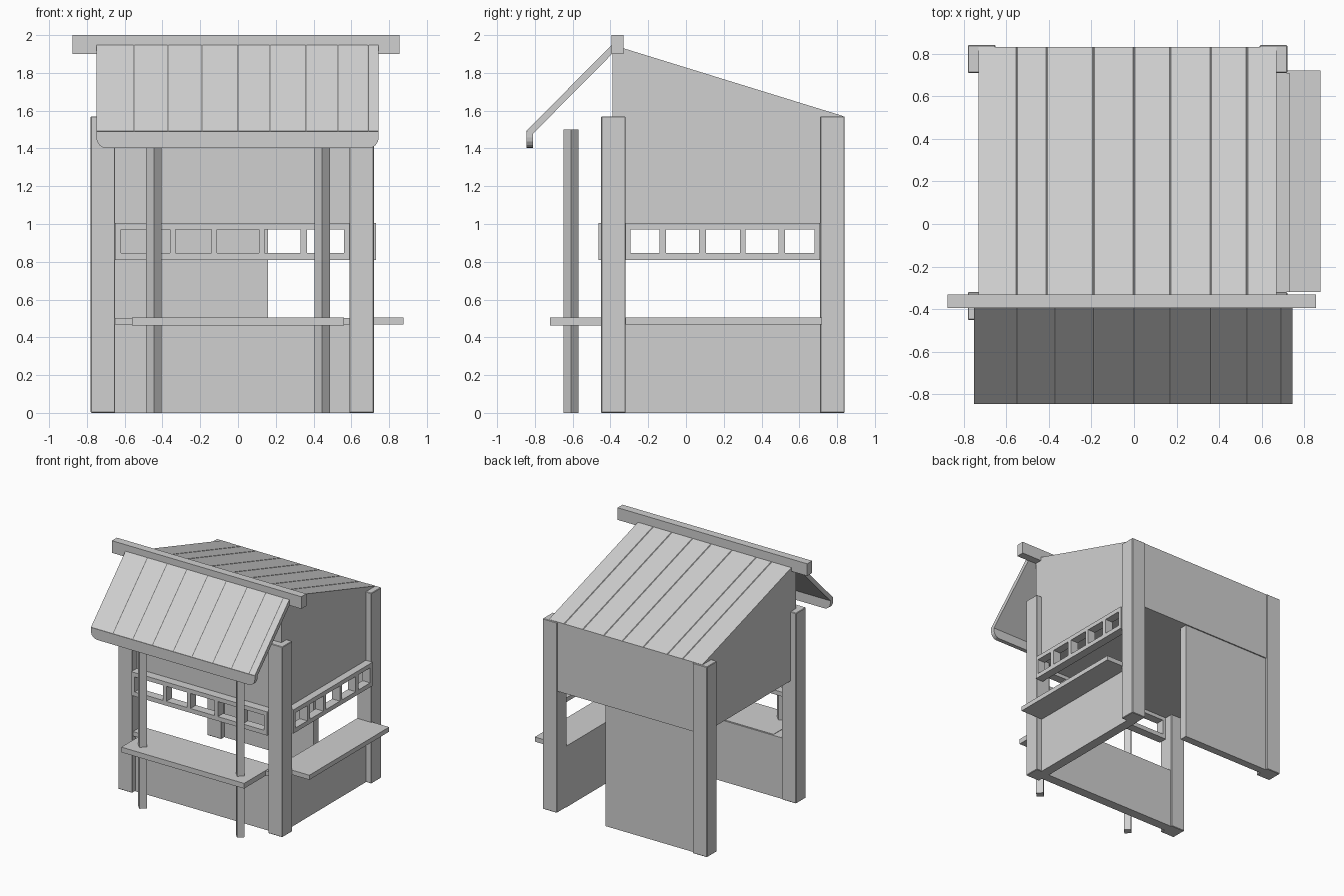
import bpy, bmesh, math
from mathutils import Vector

if "Cube" in bpy.data.objects:
    bpy.data.objects.remove(bpy.data.objects["Cube"])

wood = bpy.data.materials.new("grey wood")
wood.diffuse_color = (0.63, 0.63, 0.63, 1)
wood.use_nodes = True
wood.node_tree.nodes["Principled BSDF"].inputs["Base Color"].default_value = wood.diffuse_color


def finish(bm, name, bevel=0.0):
    bmesh.ops.recalc_face_normals(bm, faces=bm.faces)
    me = bpy.data.meshes.new(name)
    bm.to_mesh(me)
    bm.free()
    ob = bpy.data.objects.new(name, me)
    bpy.context.collection.objects.link(ob)
    me.materials.append(wood)
    if bevel:
        m = ob.modifiers.new("worn edges", 'BEVEL')
        m.width = bevel
        m.segments = 1
    return ob


def add_prism(bm, points, offset):
    """Extrude a flat loop of 3D points by an offset."""
    offset = Vector(offset)
    a = [bm.verts.new(p) for p in points]
    b = [bm.verts.new(Vector(p) + offset) for p in points]
    n = len(a)
    bm.faces.new(a)
    bm.faces.new(b[::-1])
    for i in range(n):
        bm.faces.new((a[i], b[i], b[(i + 1) % n], a[(i + 1) % n]))


def add_box(bm, x, y, z):
    add_prism(bm, [(x[0], y[0], z[0]), (x[1], y[0], z[0]),
                   (x[1], y[1], z[0]), (x[0], y[1], z[0])], (0, 0, z[1] - z[0]))


def box(name, x, y, z, bevel=0.0):
    bm = bmesh.new()
    add_box(bm, x, y, z)
    return finish(bm, name, bevel)


def plank_grooves(bm, cuts, on_top, width=0.004, depth=0.003):
    """Cut shallow V seams across x on the points accepted by on_top."""
    for c in cuts:
        for x in (c - width, c, c + width):
            bmesh.ops.bisect_plane(bm, geom=bm.verts[:] + bm.edges[:] + bm.faces[:],
                                   plane_co=(x, 0, 0), plane_no=(1, 0, 0))
        for v in bm.verts:
            if abs(v.co.x - c) < 1e-4 and on_top(v.co):
                v.co.z -= depth


X_CUTS = (-0.55, -0.41, -0.19, 0.0, 0.17, 0.36, 0.53)

# Four corner posts
for xn, x in (("left", (-0.78, -0.65)), ("right", (0.59, 0.72))):
    for yn, y in (("front", (-0.45, -0.32)), ("back", (0.71, 0.84))):
        box(f"{yn}_{xn}_post", x, y, (0, 1.57), 0.004)

# Low walls
box("front_low_wall", (-0.66, 0.60), (-0.41, -0.33), (0, 0.47))
box("right_low_wall", (0.59, 0.67), (-0.33, 0.72), (0, 0.47))

# Back panel beside the doorway
box("back_panel", (-0.66, 0.16), (0.755, 0.82), (0, 1.001))

# Closed upper body with flat ceiling and planked sloping roof
bm = bmesh.new()
add_prism(bm, [(-0.73, y, z) for y, z in ((-0.39, 1.0), (-0.39, 1.93), (-0.33, 1.93),
                                          (0.83, 1.572), (0.83, 1.0))], (1.40, 0, 0))
plank_grooves(bm, X_CUTS, lambda p: p.z > 1.5 and p.y > -0.38)
finish(bm, "upper_body_and_roof")

# Ridge beam
box("ridge_beam", (-0.875, 0.855), (-0.395, -0.33), (1.9, 2.0))

# Awning: planked slope
bm = bmesh.new()
add_prism(bm, [(-0.75, y, z) for y, z in ((-0.39, 1.952), (-0.845, 1.492),
                                          (-0.81, 1.478), (-0.39, 1.902))], (1.495, 0, 0))
plank_grooves(bm, (-0.55, -0.37, -0.19, 0.0, 0.17, 0.36, 0.53, 0.69),
              lambda p: p.z > 1.95 or (1.485 < p.z < 1.5))
finish(bm, "awning")

# Hanging lip of the awning with rounded lower corners
bm = bmesh.new()
r = 0.055
lip = [(-0.75, 1.49), (0.745, 1.49)]
for cx, start in ((0.745 - r, 0), (-0.75 + r, -90)):
    for k in range(5):
        t = math.radians(start - k * 22.5)
        lip.append((cx + r * math.cos(t), 1.402 + r + r * math.sin(t)))
add_prism(bm, [(x, -0.845, z) for x, z in lip], (0, 0.035, 0))
finish(bm, "awning_lip")

# Awning poles, square and turned edge-on
for n, s in (("left", -1), ("right", 1)):
    bm = bmesh.new()
    cx, cy, h = s * 0.446, -0.608, 0.04
    add_prism(bm, [(cx - h, cy, 0), (cx, cy - h, 0), (cx + h, cy, 0), (cx, cy + h, 0)], (0, 0, 1.5))
    finish(bm, f"{n}_awning_pole")

# Counters
box("front_counter", (-0.56, 0.56), (-0.72, -0.34), (0.463, 0.506))
box("front_sill", (-0.65, 0.59), (-0.44, -0.33), (0.467, 0.503))
box("right_counter", (0.59, 0.875), (-0.32, 0.72), (0.467, 0.505))


# Lattice rails: top and bottom bars with uprights between them
def lattice(name, lo, hi, bars, depth, along_x):
    bm = bmesh.new()
    parts = [((lo, hi), (0.81, 0.846)), ((lo, hi), (0.97, 1.005))]
    parts += [(b, (0.846, 0.97)) for b in bars]
    for s, z in parts:
        if along_x:
            add_box(bm, s, depth, z)
        else:
            add_box(bm, depth, s, z)
    return finish(bm, name)


lattice("front_lattice", -0.65, 0.59,
        [(-0.65, -0.62), (-0.36, -0.33), (-0.14, -0.11), (0.11, 0.14), (0.33, 0.365), (0.56, 0.59)],
        (-0.462, -0.39), True)
lattice("right_lattice", -0.32, 0.71,
        [(-0.32, -0.295), (-0.14, -0.105), (0.07, 0.105), (0.285, 0.315), (0.49, 0.525), (0.68, 0.71)],
        (0.66, 0.73), False)
